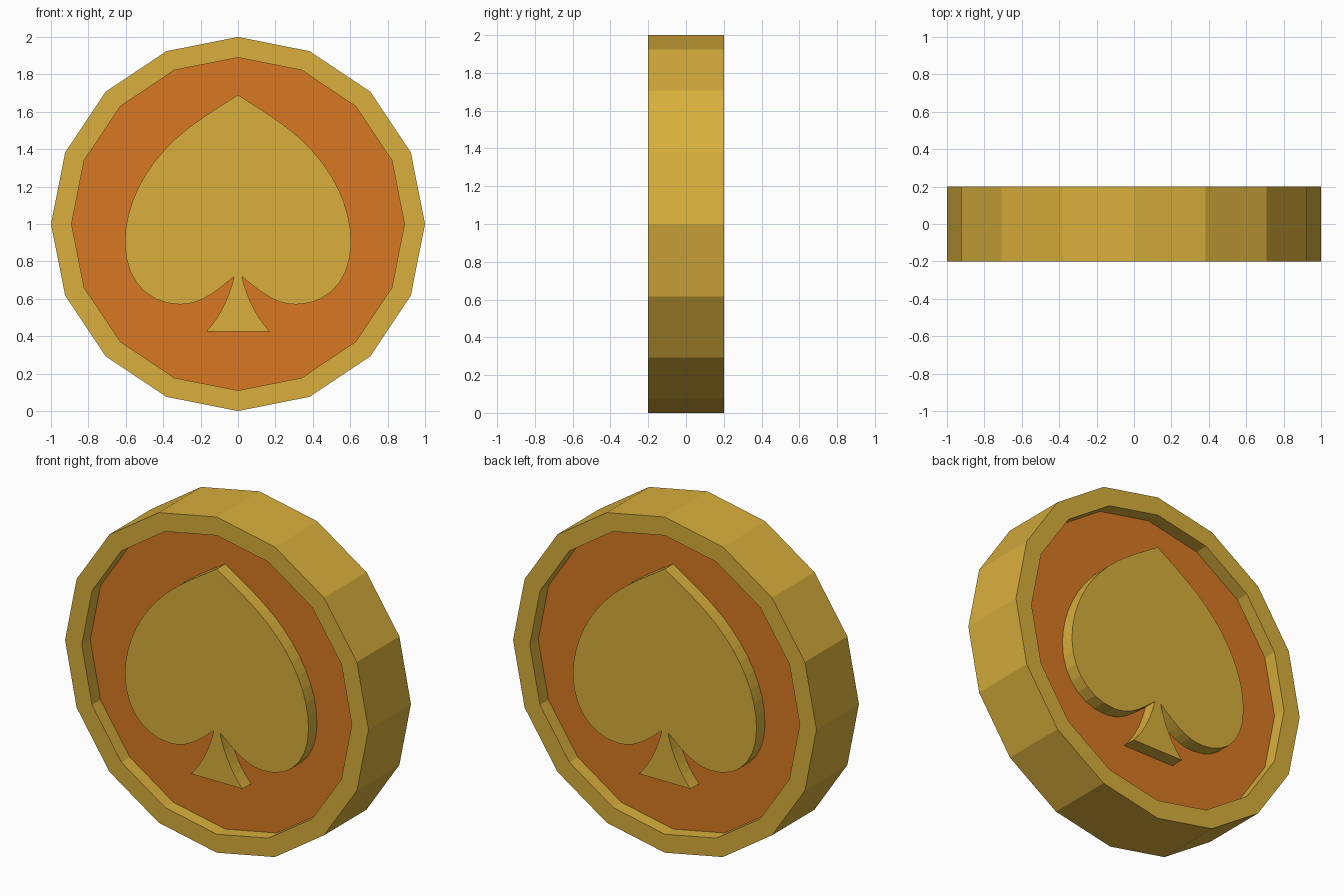
import bpy, bmesh
from math import sin, cos, pi
from mathutils import Vector
from mathutils.geometry import interpolate_bezier

if "Cube" in bpy.data.objects:
    bpy.data.objects.remove(bpy.data.objects["Cube"])

SIDES, FRONT, FLOOR = 16, 0.2, 0.12


def material(name, colour):
    m = bpy.data.materials.new(name)
    m.diffuse_color = colour
    m.use_nodes = True
    m.node_tree.nodes["Principled BSDF"].inputs["Base Color"].default_value = m.diffuse_color
    return m


gold = material("gold", (0.69, 0.43, 0.045, 1))
orange = material("orange", (0.69, 0.19, 0.016, 1))


def finish(name, bm, mats):
    bmesh.ops.recalc_face_normals(bm, faces=bm.faces[:])
    me = bpy.data.meshes.new(name)
    bm.to_mesh(me)
    bm.free()
    for m in mats:
        me.materials.append(m)
    ob = bpy.data.objects.new(name, me)
    bpy.context.collection.objects.link(ob)
    return ob


# Coin body: rings from back floor, over the rim, to front floor
bm = bmesh.new()
profile = [(0.89, FLOOR), (0.89, FRONT), (1, FRONT),
           (1, -FRONT), (0.89, -FRONT), (0.89, -FLOOR)]
rings = [[bm.verts.new((r * cos(2 * pi * i / SIDES), y, 1 + r * sin(2 * pi * i / SIDES)))
          for i in range(SIDES)] for r, y in profile]
for a, b in zip(rings, rings[1:]):
    for i in range(SIDES):
        j = (i + 1) % SIDES
        bm.faces.new((a[i], a[j], b[j], b[i]))
# Orange recessed floors
for ring in (rings[0], rings[-1]):
    bm.faces.new(ring).material_index = 1
finish("coin_body", bm, [gold, orange])

# Spade outline: right half as bezier segments, then mirrored
segments = [
    ((0, 1.69), (0.14, 1.60), (0.28, 1.52), (0.39, 1.40)),
    ((0.39, 1.40), (0.53, 1.25), (0.605, 1.07), (0.605, 0.90)),
    ((0.605, 0.90), (0.605, 0.70), (0.48, 0.57), (0.31, 0.57)),
    ((0.31, 0.57), (0.20, 0.57), (0.13, 0.63), (0.02, 0.72)),
    ((0.02, 0.72), (0.05, 0.60), (0.10, 0.50), (0.17, 0.425)),
]
half = [Vector((0, 1.69, 0))]
for s in segments:
    half += interpolate_bezier(*[Vector((x, z, 0)) for x, z in s], 8)[1:]
outline = [(p.x, p.y) for p in half] + [(-p.x, p.y) for p in reversed(half[1:])]

# Raised spade on each side, flush with the rim
for name, side in (("front_spade", -1), ("back_spade", 1)):
    bm = bmesh.new()
    top = [bm.verts.new((x, side * FRONT, z)) for x, z in outline]
    base = [bm.verts.new((x, side * FLOOR, z)) for x, z in outline]
    bm.faces.new(top)
    bm.faces.new(base)
    for i in range(len(outline)):
        j = (i + 1) % len(outline)
        bm.faces.new((top[i], top[j], base[j], base[i]))
    finish(name, bm, [gold])
